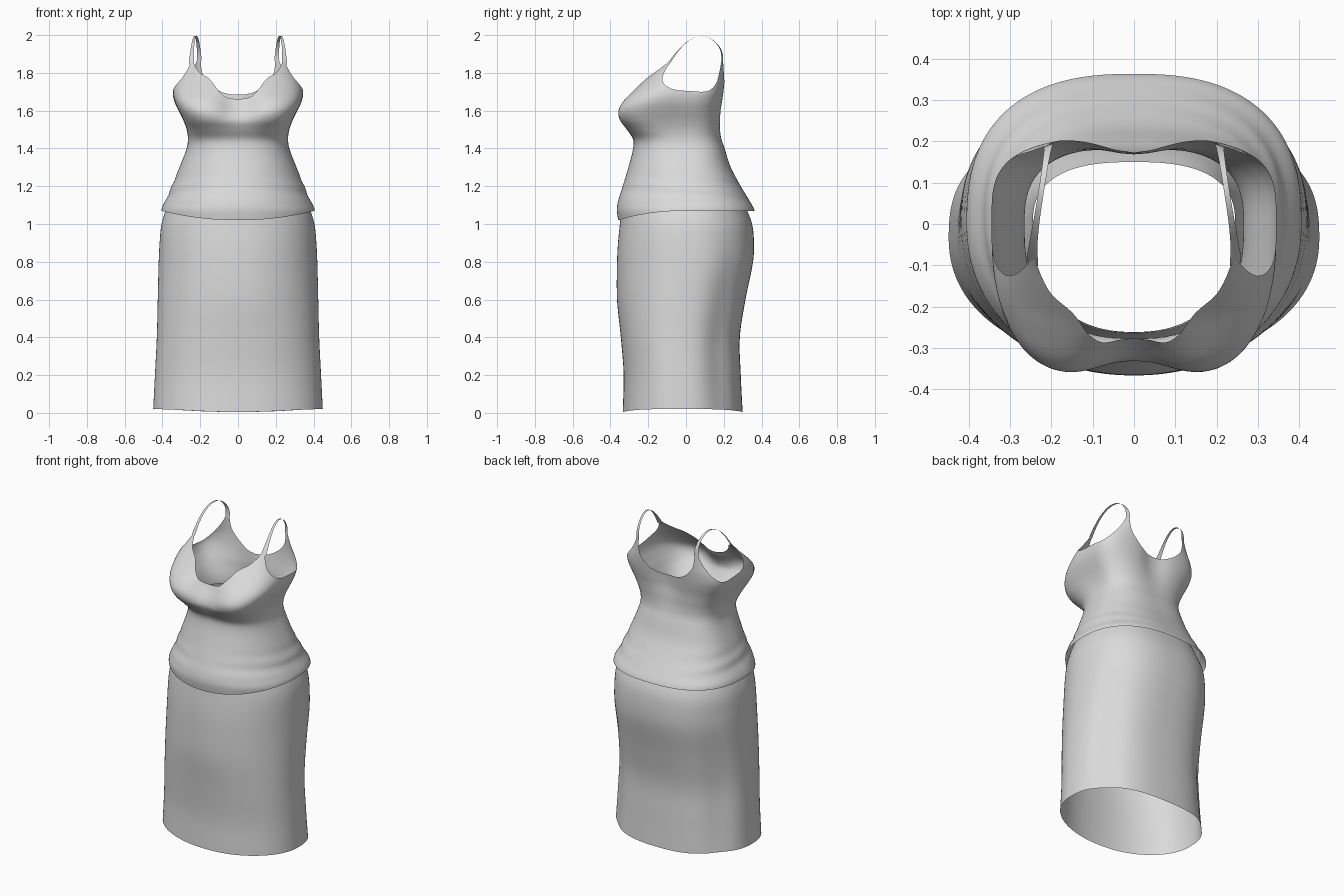
import bpy, bmesh
from math import sin, cos, pi, asin, degrees, exp, copysign

cube = bpy.data.objects.get("Cube")
if cube:
    bpy.data.objects.remove(cube, do_unlink=True)

cloth = bpy.data.materials.new("light grey cloth")
cloth.use_nodes = True
cloth.diffuse_color = (0.7, 0.7, 0.7, 1)
cloth.node_tree.nodes["Principled BSDF"].inputs["Base Color"].default_value = cloth.diffuse_color


def sample(table, key):
    """Smooth interpolation of the table rows, looked up by their first column."""
    last = len(table) - 1
    key = min(max(key, table[0][0]), table[last][0])
    i = 0
    while i < last - 1 and key > table[i + 1][0]:
        i += 1
    before, low, high, after = (table[min(max(k, 0), last)] for k in range(i - 1, i + 3))
    span = high[0] - low[0]
    t = (key - low[0]) / span
    result = []
    for p, a, b, q in zip(before[1:], low[1:], high[1:], after[1:]):
        slope_a = (b - p) / (high[0] - before[0]) * span
        slope_b = (q - a) / (after[0] - low[0]) * span
        result.append(a + t * slope_a
                      + t * t * (3 * (b - a) - 2 * slope_a - slope_b)
                      + t * t * t * (2 * (a - b) + slope_a + slope_b))
    return result


def bump(value, centre, width):
    return exp(-((value - centre) / width) ** 2)


def ring_point(table, angle, z):
    """Point on the rounded cross-section at height z."""
    half, front, back, middle, front_power, back_power = sample(table, z)
    c, s = cos(angle), sin(angle)
    depth, power = (back - middle, back_power) if s > 0 else (middle - front, front_power)
    x = half * copysign(abs(c) ** (2 / power), c)
    return x, middle + depth * copysign(abs(s) ** (2 / power), s)


def finish(name, bm):
    mesh = bpy.data.meshes.new(name)
    bm.to_mesh(mesh)
    bm.free()
    mesh.materials.append(cloth)
    obj = bpy.data.objects.new(name, mesh)
    bpy.context.collection.objects.link(obj)
    for face in mesh.polygons:
        face.use_smooth = True
    return obj


def tube(name, point, low_edge, high_edge, columns=240, rows=48):
    """Open cloth tube between a lower and an upper edge line."""
    bm = bmesh.new()
    grid = []
    for j in range(columns):
        angle = 2 * pi * j / columns
        low, high = low_edge(angle), high_edge(angle)
        grid.append([])
        for i in range(rows + 1):
            z = low + (high - low) * i / rows
            grid[j].append(bm.verts.new((*point(angle, z), z)))
    for j in range(columns):
        a, b = grid[j], grid[(j + 1) % columns]
        for i in range(rows):
            bm.faces.new((a[i], b[i], b[i + 1], a[i + 1]))
    return finish(name, bm)


# Skirt: height, half width, front, back, middle, front and back squareness
skirt_rows = [
    (0.0, .45, -.335, .30, -.03, 2.2, 2.4), (0.2, .44, -.33, .29, -.03, 2.2, 2.4),
    (0.4, .43, -.345, .285, -.03, 2.2, 2.4), (0.6, .425, -.365, .315, -.02, 2.1, 2.4),
    (0.8, .42, -.365, .355, 0, 2.1, 2.4), (0.9, .415, -.36, .36, 0, 2.1, 2.4),
    (1.0, .405, -.35, .35, 0, 2.1, 2.4), (1.08, .38, -.34, .32, 0, 2.1, 2.4),
    (1.2, .33, -.31, .265, 0, 2.1, 2.4), (1.3, .285, -.28, .21, 0, 2.2, 2.5),
    (1.4, .25, -.262, .18, 0, 2.3, 2.6), (1.47, .245, -.265, .15, 0, 2.4, 2.6)]


def skirt_point(angle, z):
    x, y = ring_point(skirt_rows, angle, z)
    # Soft flutes at the back corners
    flute = 1 - .06 * bump(asin(sin(angle)), .65, .3) * bump(z, .3, .5)
    return x * flute, y * flute


tube("skirt", skirt_point,
     lambda a: .02 - .015 * abs(sin(a)) ** 4,
     lambda a: 1.47)

# Camisole: same columns as the skirt
top_rows = [
    (1.0, .40, -.355, .37, 0, 2.1, 2.5), (1.04, .405, -.362, .37, 0, 2.1, 2.5),
    (1.08, .405, -.366, .36, 0, 2.1, 2.5), (1.12, .385, -.36, .338, 0, 2.1, 2.5),
    (1.2, .35, -.335, .29, 0, 2.1, 2.5), (1.3, .31, -.305, .237, 0, 2.2, 2.6),
    (1.4, .272, -.28, .205, 0, 2.4, 2.7), (1.45, .265, -.282, .19, 0, 2.6, 2.7),
    (1.5, .272, -.32, .185, 0, 3.1, 2.8), (1.55, .29, -.362, .187, 0, 3.6, 2.9),
    (1.6, .315, -.372, .19, 0, 3.7, 3), (1.65, .337, -.345, .197, 0, 3.5, 3.2),
    (1.7, .345, -.295, .203, .01, 3.2, 3.4), (1.75, .333, -.24, .208, .01, 3, 3.5),
    (1.8, .306, -.19, .212, .01, 3, 3.5), (1.85, .285, -.14, .214, .02, 3, 3.5),
    (1.9, .275, -.10, .214, .03, 3, 3.5)]

# Upper edge: degrees from front to back, height
edge_rows = [
    (-90, 1.66), (-86, 1.675), (-81, 1.71), (-72, 1.765), (-58, 1.80), (-48, 1.83),
    (-41, 1.853), (-37, 1.86), (-34, 1.845), (-31, 1.81), (-27, 1.77), (-17, 1.735),
    (-5, 1.71), (10, 1.70), (25, 1.71), (40, 1.755), (46, 1.81), (50, 1.86),
    (52, 1.885), (55, 1.885), (60, 1.835), (66, 1.79), (74, 1.75), (82, 1.71),
    (87, 1.69), (90, 1.685)]


def top_point(angle, z):
    x, y = ring_point(top_rows, angle, z)
    if sin(angle) < 0:
        # Hollow between the bust halves
        y += .068 * bump(x, 0, .105) * bump(z, 1.63, .09)
    else:
        # Hollow along the spine
        y -= .028 * bump(x, 0, .09) * bump(z, 1.68, .15)
    # Gathered folds around the hips
    fold = 1 + .008 * sin(z * 75 + 2 * sin(angle)) * bump(z, 1.17, .08) * abs(cos(angle))
    return x * fold, y * fold


tube("camisole", top_point,
     lambda a: 1.07 - .05 * max(0, -sin(a)) ** 2,
     lambda a: sample(edge_rows, degrees(asin(sin(a))))[0], rows=64)

# Shoulder straps: centre x, y, z and width
strap_path = [
    (.246, -.102, 1.835, .035), (.246, -.078, 1.87, .024), (.243, -.04, 1.922, .018),
    (.236, .01, 1.972, .014), (.226, .07, 2.0, .013), (.217, .13, 1.988, .014),
    (.21, .175, 1.945, .017), (.206, .194, 1.90, .022), (.206, .19, 1.85, .03)]
for side, name in ((1, "left_strap"), (-1, "right_strap")):
    bm = bmesh.new()
    pairs = []
    for x, y, z, width in strap_path:
        lean = (.07 - y) * 3
        pairs.append([bm.verts.new((side * (x + k), y + k * lean, z))
                      for k in (-side * width / 2, side * width / 2)])
    for (a, b), (c, d) in zip(pairs, pairs[1:]):
        bm.faces.new((a, b, d, c))
    strap = finish(name, bm)
    smooth = strap.modifiers.new("smooth", "SUBSURF")
    smooth.levels = smooth.render_levels = 2
